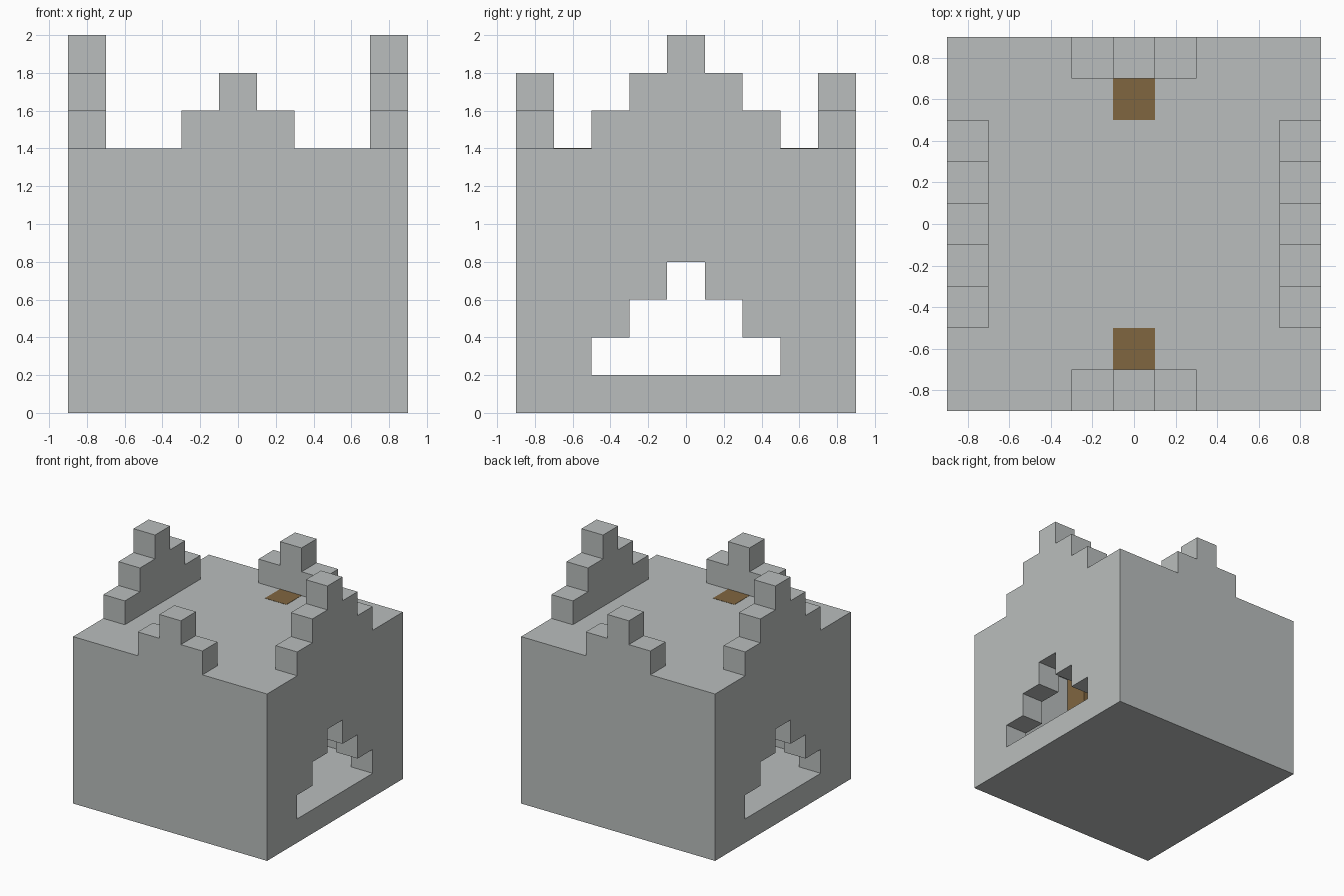
import bpy
import bmesh
from math import pi
from mathutils import Matrix

default = bpy.data.objects.get("Cube")
if default:
    bpy.data.objects.remove(default, do_unlink=True)

UNIT = 0.2           # block size
SIDE = 0.9           # half width of the body
ROOF = 1.4           # roof height


def material(name, rgb):
    mat = bpy.data.materials.new(name)
    mat.use_nodes = True
    mat.diffuse_color = (*rgb, 1)
    mat.node_tree.nodes["Principled BSDF"].inputs["Base Color"].default_value = (*rgb, 1)
    return mat


stone = material("grey stone", (0.49, 0.515, 0.51))
wood = material("brown wood", (0.216, 0.133, 0.051))


def finish(name, bm, mat):
    bmesh.ops.recalc_face_normals(bm, faces=bm.faces)
    mesh = bpy.data.meshes.new(name)
    bm.to_mesh(mesh)
    bm.free()
    mesh.materials.append(mat)
    obj = bpy.data.objects.new(name, mesh)
    bpy.context.collection.objects.link(obj)
    return obj


def box(name, low, high, mat):
    bm = bmesh.new()
    bmesh.ops.create_cube(bm, size=1)
    for v in bm.verts:
        v.co = [a if c < 0 else b for c, a, b in zip(v.co, low, high)]
    return finish(name, bm, mat)


def stepped_prism(name, steps, base, near, far, angle, mat):
    """Stepped pyramid profile with one-block steps, extruded from near to far."""
    half = []
    for i in range(steps):
        y = (steps - i - 0.5) * UNIT
        half += [(y, base + i * UNIT), (y, base + (i + 1) * UNIT)]
    outline = half + [(-y, z) for y, z in reversed(half)]
    bm = bmesh.new()
    face = bm.faces.new([bm.verts.new((near, y, z)) for y, z in outline])
    extruded = bmesh.ops.extrude_face_region(bm, geom=[face])["geom"]
    moved = [g for g in extruded if isinstance(g, bmesh.types.BMVert)]
    bmesh.ops.translate(bm, vec=(far - near, 0, 0), verts=moved)
    bm.transform(Matrix.Rotation(angle, 4, "Z"))
    return finish(name, bm, mat)


# Hollow body with a stepped doorway through both sides
body = box("body", (-SIDE, -SIDE, 0), (SIDE, SIDE, ROOF), stone)
inner = SIDE - UNIT
room = box("room_cutter", (-inner, -inner, UNIT), (inner, inner, ROOF - UNIT), stone)
doorway = stepped_prism("doorway_cutter", 3, UNIT, -1, 1, 0, stone)
bpy.context.view_layer.objects.active = body
for cutter in (room, doorway):
    cutter.hide_render = True
    cut = body.modifiers.new(cutter.name, "BOOLEAN")
    cut.operation = "DIFFERENCE"
    cut.solver = "EXACT"
    cut.object = cutter
    bpy.ops.object.modifier_apply(modifier=cut.name)
    bpy.data.objects.remove(cutter, do_unlink=True)

# Stepped crests on the four roof edges
for name, steps, angle in (("left_crest", 3, 0), ("back_crest", 2, pi / 2),
                           ("right_crest", 3, pi), ("front_crest", 2, -pi / 2)):
    stepped_prism(name, steps, ROOF, inner, SIDE, angle, stone)

# Wooden posts against the front and back walls, showing through the roof
for name, y in (("front_post", -0.6), ("back_post", 0.6)):
    h = UNIT / 2
    box(name, (-h, y - h, UNIT), (h, y + h, ROOF + 0.002), wood)
